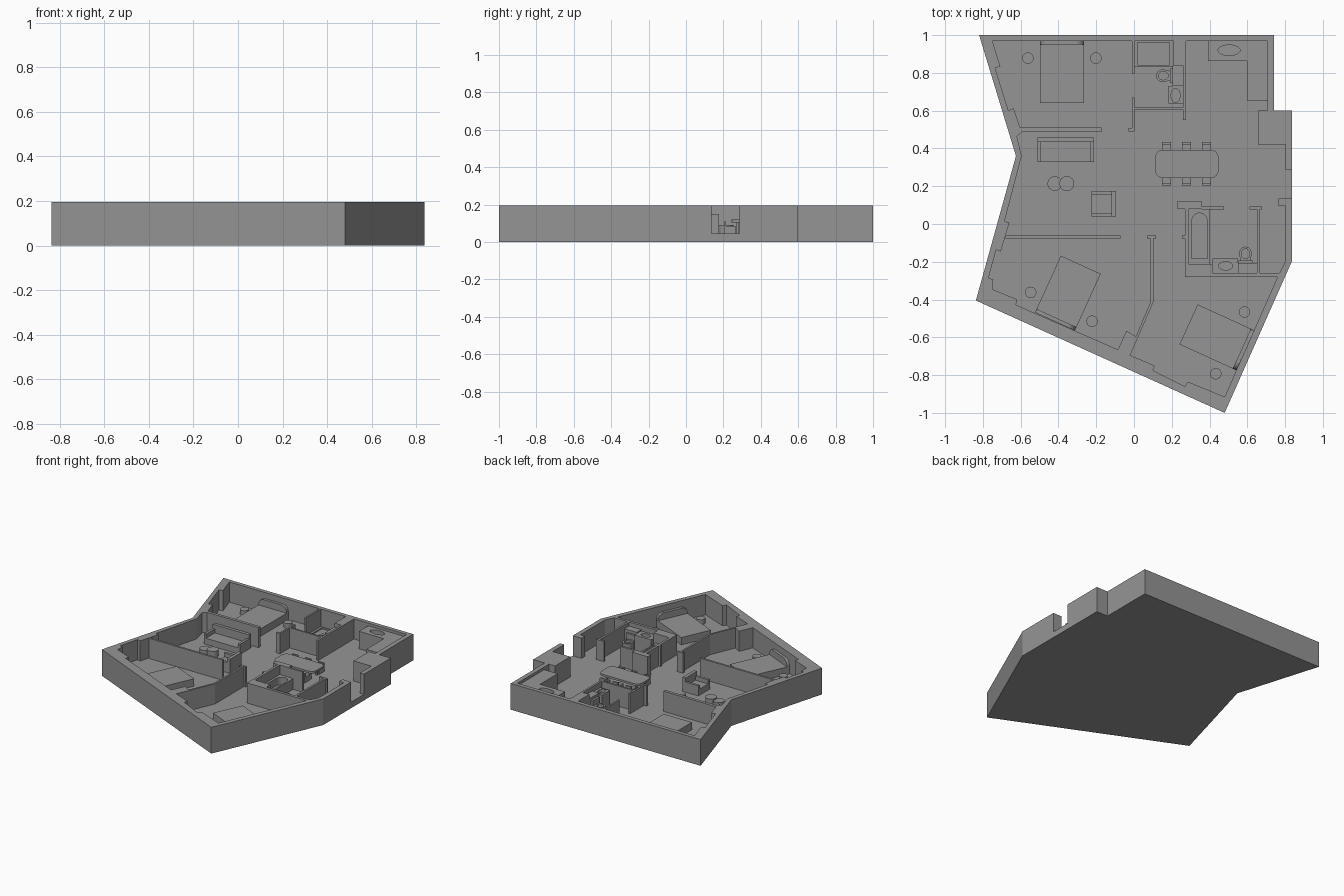
import bpy, bmesh
from math import sin, cos, pi, radians
from mathutils import Matrix

if "Cube" in bpy.data.objects:
    bpy.data.objects.remove(bpy.data.objects["Cube"])

F, H = 0.045, 0.195  # floor level, wall top
grey = bpy.data.materials.new("dark_grey")
grey.diffuse_color = (.3, .3, .3, 1)
grey.use_nodes = True
grey.node_tree.nodes["Principled BSDF"].inputs["Base Color"].default_value = grey.diffuse_color


def prism(name, pts, z0=F, z1=H):
    bm = bmesh.new()
    f = bm.faces.new([bm.verts.new((x, y, z0)) for x, y in pts])
    up = bmesh.ops.extrude_face_region(bm, geom=[f])["geom"]
    bmesh.ops.translate(bm, vec=(0, 0, z1 - z0),
                        verts=[v for v in up if isinstance(v, bmesh.types.BMVert)])
    bmesh.ops.recalc_face_normals(bm, faces=bm.faces)
    me = bpy.data.meshes.new(name)
    bm.to_mesh(me)
    bm.free()
    me.materials.append(grey)
    ob = bpy.data.objects.new(name, me)
    bpy.context.collection.objects.link(ob)
    return ob


def box(name, x0, x1, y0, y1, z1=H, z0=F):
    return prism(name, [(x0, y0), (x1, y0), (x1, y1), (x0, y1)], z0, z1)


def oval(x, y, rx, ry, n=32, a0=0, a1=2 * pi):
    return [(x + rx * cos(a0 + (a1 - a0) * i / n), y + ry * sin(a0 + (a1 - a0) * i / n))
            for i in range(n if a1 - a0 > 6 else n + 1)]


def rounded(x0, x1, y0, y1, r):
    pts = []
    for k, (x, y) in enumerate([(x1 - r, y1 - r), (x0 + r, y1 - r), (x0 + r, y0 + r), (x1 - r, y0 + r)]):
        pts += oval(x, y, r, r, 6, k * pi / 2, (k + 1) * pi / 2)
    return pts


def disc(name, x, y, rx, ry, z1, z0=F):
    ob = prism(name, oval(x, y, rx, ry), z0, z1)
    bpy.context.view_layer.objects.active = ob
    bpy.ops.object.select_all(action='DESELECT')
    ob.select_set(True)
    bpy.ops.object.shade_smooth_by_angle()
    return ob


def cut(ob, pts, z0, z1=0.3):
    c = prism("cutter", pts, z0, z1)
    c.hide_render = True
    m = ob.modifiers.new("cut", 'BOOLEAN')
    m.operation, m.solver, m.object = 'DIFFERENCE', 'EXACT', c
    bpy.context.view_layer.objects.active = ob
    bpy.ops.object.modifier_apply(modifier=m.name)
    bpy.data.objects.remove(c)


def place(obs, x, y, deg):
    for o in obs:
        o.data.transform(Matrix.Translation((x, y, 0)) @ Matrix.Rotation(radians(deg), 4, 'Z'))


# Floor and outer wall, hollowed by the interior outline with its window recesses and entry
shell = prism("floor_and_outer_wall", [
    (-.82, 1), (.742, 1), (.742, .6), (.837, .6), (.837, -.195), (.48, -1), (-.837, -.405), (-.625, .36)], 0, H)
cut(shell, [
    (-.75, .97), (-.708, .835), (-.735, .825), (-.665, .602), (-.637, .612), (-.595, .485),
    (-.62, .465), (-.595, .36), (-.685, .015), (-.66, .007), (-.705, -.145), (-.73, -.137),
    (-.77, -.285), (-.745, -.295), (-.75, -.345), (-.618, -.4), (-.625, -.428), (-.085, -.665),
    (-.04, -.565), (.01, -.595), (-.02, -.695), (.11, -.75), (.1, -.775), (.27, -.86), (.285, -.835),
    (.48, -.915), (.76, -.28), (.803, -.195), (.803, .095), (.765, .095), (.765, .135), (.9, .135),
    (.9, .285), (.803, .285), (.803, .42), (.657, .42), (.657, .6), (.708, .6), (.708, .97)], F)

# Inner walls
for n, a in {
    "bedroom_wall_north": (-.604, -.172, .488, .51),
    "bedroom_wall_south": (-.68, -.072, -.077, -.062),
    "bath_wall_west_a": (-.01, .002, .795, .97),
    "bath_wall_west_b": (-.01, .002, .49, .67),
    "wall_foot": (-.03, .002, .49, .507),
    "bath_wall_south": (.002, .26, .605, .618),
    "bath_wall_east": (.26, .275, .55, .84),
    "bath_duct": (.208, .275, .84, .97),
    "lower_bath_west": (.27, .288, -.28, .08),
    "lower_bath_jamb": (.253, .27, -.077, -.062),
    "lower_bath_pier": (.23, .357, .08, .122),
    "lower_bath_north": (.357, .477, .077, .092),
    "lower_bath_south": (.288, .775, -.28, -.26),
    "lower_bath_duct": (.288, .415, -.26, -.212),
    "closet_wall": (.65, .665, -.26, .08),
    "closet_wall_cap": (.612, .677, .077, .092),
    "divider_cap": (.068, .117, -.077, -.062),
}.items():
    box(n, *a)
prism("bedroom_divider", [(.01, -.595), (.088, -.41), (.088, -.077), (.102, -.077), (.102, -.415), (-.02, -.695)])


# Beds with rounded headboards and round night stands
def bed(x, y, deg):
    m = box("mattress", -.116, .116, -.165, .145, .1)
    h = prism("headboard", rounded(-.116, .116, -.09, .105, .045), 0, .02)
    h.data.transform(Matrix.Translation((0, .165, F)) @ Matrix.Rotation(pi / 2, 4, 'X'))
    for v in h.data.vertices:
        v.co.z = max(v.co.z, F)
    place([m, h], x, y, deg)


bed(-.381, .805, 0)
bed(-.35, -.366, 155.5)
bed(.439, -.6, -114.5)
for x, y in [(-.562, .878), (-.202, .878), (-.547, -.362), (-.222, -.515), (.585, -.466), (.433, -.793)]:
    disc("night_stand", x, y, .03, .03, .08)


# Sofa and armchair, facing -y before rotation
def seat_group(name, x, y, w, d, deg):
    w, d = w / 2, d / 2
    parts = [box(name + "_back", -w, w, d - .025, d, .15),
             box(name + "_seat", -w + .018, w - .018, -d, d - .025, .09)]
    for s in (-1, 1):
        a, b = sorted((s * w, s * (w - .018)))
        parts.append(box(name + "_arm", a, b, -d, d - .025, .12))
    place(parts, x, y, deg)


seat_group("sofa", -.362, .393, .298, .13, 0)
seat_group("armchair", -.159, .108, .135, .13, -90)

# Coffee tables
disc("coffee_table_low", -.42, .214, .038, .038, .08)
disc("coffee_table_high", -.356, .214, .039, .039, .09)

# Dining table and chairs
prism("table_top", rounded(.112, .447, .243, .393, .04), .105, .12)
for x in (.15, .39):
    for y in (.27, .352):
        box("table_leg", x, x + .014, y, y + .014, .105)
for x in (.172, .278, .384):
    for y, deg in ((.412, 0), (.225, 180)):
        place([box("chair_seat", -.023, .023, -.04, .01, .085),
               box("chair_back", -.023, .023, .01, .022, .11)], x, y, deg)

# Kitchen counter with sink
counter = prism("kitchen_counter", [(.392, .97), (.392, .862), (.597, .862), (.597, .655), (.708, .655), (.708, .97)],
                F, .175)
cut(counter, oval(.503, .92, .058, .028), .145)

# Shower tray
tray = box("shower_tray", .002, .208, .83, .97, .065)
cut(tray, [(.018, .843), (.188, .843), (.188, .962), (.018, .962)], .055)


# Toilets, facing -y before rotation
def toilet(x, y, deg):
    bowl = prism("toilet_bowl", oval(0, 0, .034, .038, 16, pi, 2 * pi) + [(.026, .035), (-.026, .035)], F, .105)
    cut(bowl, oval(0, 0, .022, .026, 20), .085)
    place([bowl, box("toilet_tank", -.038, .038, .035, .052, .145)], x, y, deg)


toilet(.155, .785, -90)
toilet(.59, -.158, 180)

# Wash basins
for n, a, o in (("upper_basin", (.182, .26, .637, .73), (.22, .681, .024, .037)),
                ("lower_basin", (.415, .55, -.26, -.182), (.485, -.222, .037, .022))):
    cut(box(n, *a, .155), oval(*o), .13)
box("upper_toilet_ledge", .205, .26, .73, .84, .165)
box("lower_toilet_ledge", .55, .65, -.26, -.207, .165)

# Bath tub with one rounded end
tub = box("bath_tub", .288, .4, -.212, .08, .125)
cut(tub, oval(.347, .01, .042, .048, 16, 0, pi) + [(.305, -.182), (.389, -.182)], .07)
